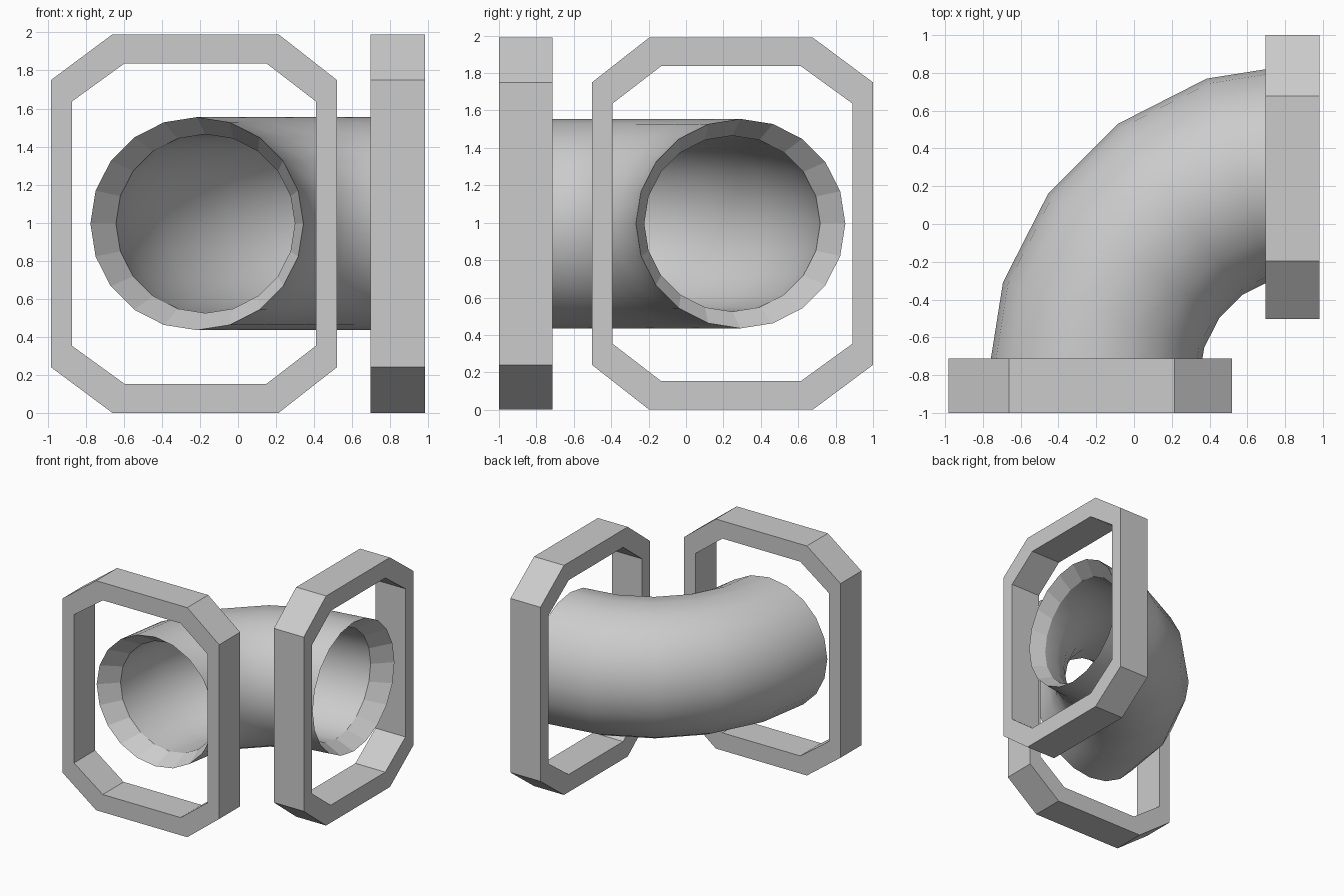
import bpy, bmesh
from math import sin, cos, radians, tau
from mathutils import Vector

if "Cube" in bpy.data.objects:
    bpy.data.objects.remove(bpy.data.objects["Cube"])

ZC = 0.995


def finish(name, bm):
    bmesh.ops.recalc_face_normals(bm, faces=bm.faces)
    mesh = bpy.data.meshes.new(name)
    bm.to_mesh(mesh)
    bm.free()
    ob = bpy.data.objects.new(name, mesh)
    bpy.context.collection.objects.link(ob)


def octagon(hw, flat_w, hh, flat_h):
    # centre of the short flats sits slightly off the centre of the frame
    c, f = -0.2315, -0.2235
    return [(c + hw, ZC + flat_h), (f + flat_w, ZC + hh), (f - flat_w, ZC + hh),
            (c - hw, ZC + flat_h), (c - hw, ZC - flat_h), (f - flat_w, ZC - hh),
            (f + flat_w, ZC - hh), (c + hw, ZC - flat_h)]


def bridge(bm, a, b, smooth=False):
    n = len(a)
    for i in range(n):
        j = (i + 1) % n
        bm.faces.new((a[i], a[j], b[j], b[i])).smooth = smooth


# Octagonal end frames: the second mirrors the first across the bend
def frame(name, place):
    bm = bmesh.new()
    outer = octagon(0.7515, 0.437, 0.995, 0.755)
    inner = octagon(0.6415, 0.3735, 0.842, 0.642)
    rings = [[bm.verts.new(place(u, d, z)) for u, z in prof]
             for prof, d in ((outer, -1), (outer, -0.713), (inner, -0.713), (inner, -1))]
    for k in range(4):
        bridge(bm, rings[k], rings[(k + 1) % 4])
    finish(name, bm)


frame("front_frame", lambda u, d, z: (u, d, z))
frame("side_frame", lambda u, d, z: (-d - 0.017, -u + 0.017, z))

# Quarter-bend pipe: outer skin, smaller inner skin, sloped rims at both ends
BEND, TUBE, SIDES, STEPS = 1.12, 0.56, 20, 5
CX, CY = 0.904, -0.828
mid = Vector((CX - (BEND + TUBE) / 2, CY + (BEND + TUBE) / 2, ZC))

bm = bmesh.new()
skins = []
for scale in (1.0, 0.84):
    skin = []
    for s in range(STEPS + 1):
        a = radians(90 * s / STEPS)
        ring = []
        for i in range(SIDES):
            t = tau * i / SIDES
            r = BEND + TUBE * cos(t)
            p = Vector((CX - r * cos(a), CY + r * sin(a), ZC + TUBE * sin(t)))
            ring.append(bm.verts.new(mid + (p - mid) * scale))
        skin.append(ring)
    for r0, r1 in zip(skin, skin[1:]):
        bridge(bm, r0, r1, True)
    skins.append(skin)
for end in (0, -1):
    bridge(bm, skins[0][end], skins[1][end])
    for i in range(SIDES):
        for skin in skins:
            bm.edges.get((skin[end][i], skin[end][(i + 1) % SIDES])).smooth = False
finish("elbow_pipe", bm)
